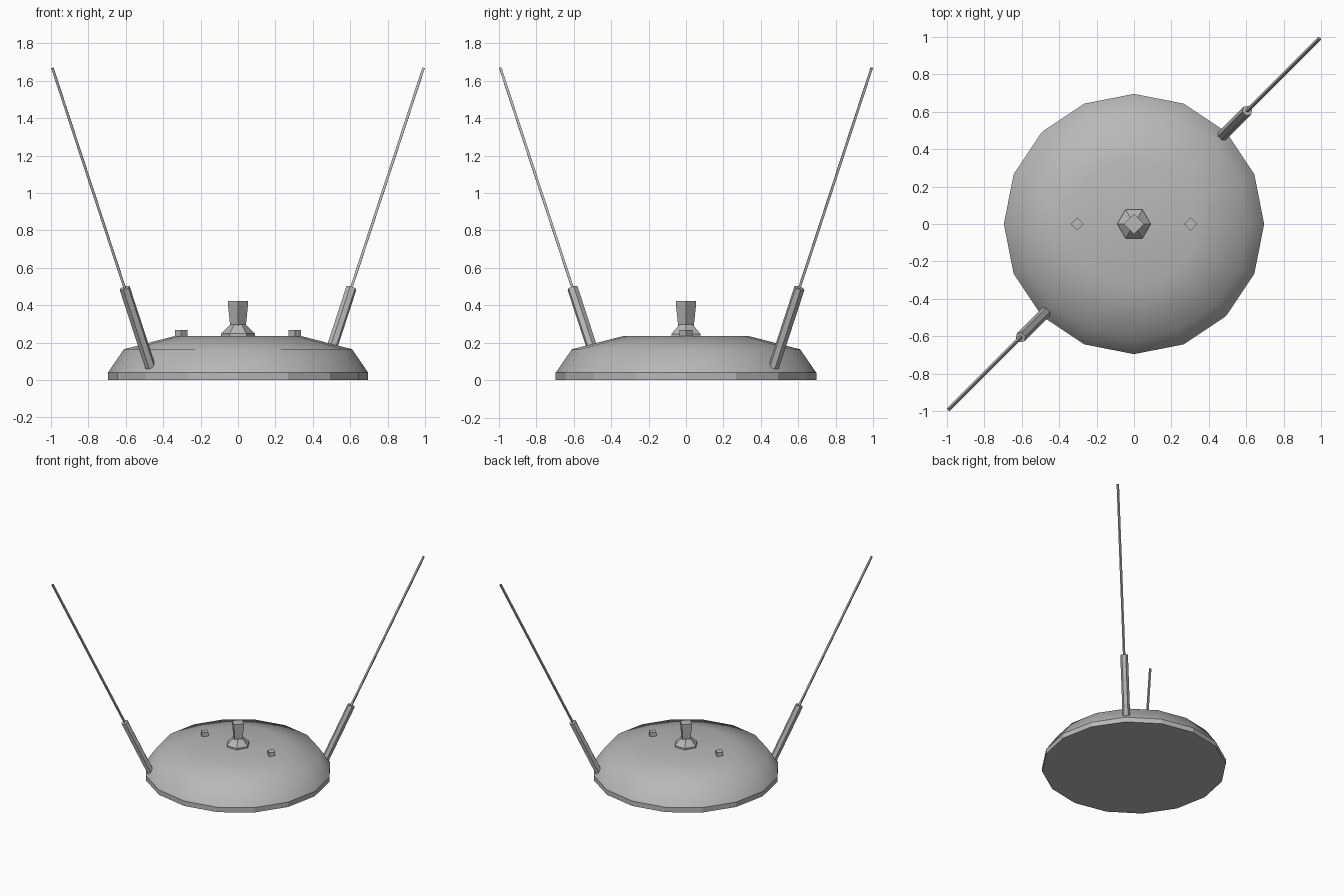
import bpy, bmesh, math
from mathutils import Vector

cube = bpy.data.objects.get("Cube")
if cube:
    bpy.data.objects.remove(cube, do_unlink=True)

# Single grey finish
grey = bpy.data.materials.new("satin grey")
grey.use_nodes = True
colour = (0.48, 0.48, 0.48, 1)
grey.diffuse_color = colour
grey.node_tree.nodes["Principled BSDF"].inputs["Base Color"].default_value = colour


def lathe(name, profile, sides, smooth=()):
    """Stack rings of (radius, z) with capped ends; smooth lists the bands shaded smooth."""
    bm = bmesh.new()
    rings = []
    for r, z in profile:
        angles = [math.tau * i / sides for i in range(sides)]
        rings.append([bm.verts.new((r * math.cos(a), r * math.sin(a), z)) for a in angles])
    for band, (low, high) in enumerate(zip(rings, rings[1:])):
        for i in range(sides):
            j = (i + 1) % sides
            face = bm.faces.new((low[i], low[j], high[j], high[i]))
            face.smooth = band in smooth
    bm.faces.new(rings[0][::-1])
    top = bm.faces.new(rings[-1])
    top.smooth = bool(smooth)
    # Keep the rim below the smooth shell crisp
    for e in bm.edges:
        if len({f.smooth for f in e.link_faces}) > 1:
            e.smooth = False
    mesh = bpy.data.meshes.new(name)
    bm.to_mesh(mesh)
    bm.free()
    mesh.materials.append(grey)
    obj = bpy.data.objects.new(name, mesh)
    bpy.context.collection.objects.link(obj)
    return obj


def rod(name, start, end, radius, sides):
    """Straight prism between two points."""
    start, end = Vector(start), Vector(end)
    axis = end - start
    obj = lathe(name, [(radius, 0), (radius, axis.length)], sides)
    obj.location = start
    obj.rotation_euler = axis.to_track_quat('Z', 'Y').to_euler()
    return obj


# Domed base with a short upright rim
lathe("base_dome", [(0.696, 0), (0.696, 0.04), (0.61, 0.165), (0.34, 0.235)],
      16, smooth=(1, 2))

# Central dial: hexagonal collar and flared square knob
lathe("dial_collar", [(0.09, 0.23), (0.09, 0.248), (0.04, 0.298)], 6)
lathe("dial_knob", [(0.042, 0.29), (0.054, 0.405), (0.054, 0.422)], 4)

# Small buttons and antennas on opposite sides
for side, s in (("left", 1), ("right", -1)):
    button = lathe(side + "_button", [(0.034, 0.22), (0.034, 0.267)], 4)
    button.location.x = s * 0.304
    rod(side + "_antenna_sleeve", (s * 0.468, s * 0.468, 0.07),
        (s * 0.606, s * 0.606, 0.492), 0.029, 6)
    rod(side + "_antenna_rod", (s * 0.60, s * 0.60, 0.475),
        (s * 0.992, s * 0.992, 1.668), 0.0095, 4)
